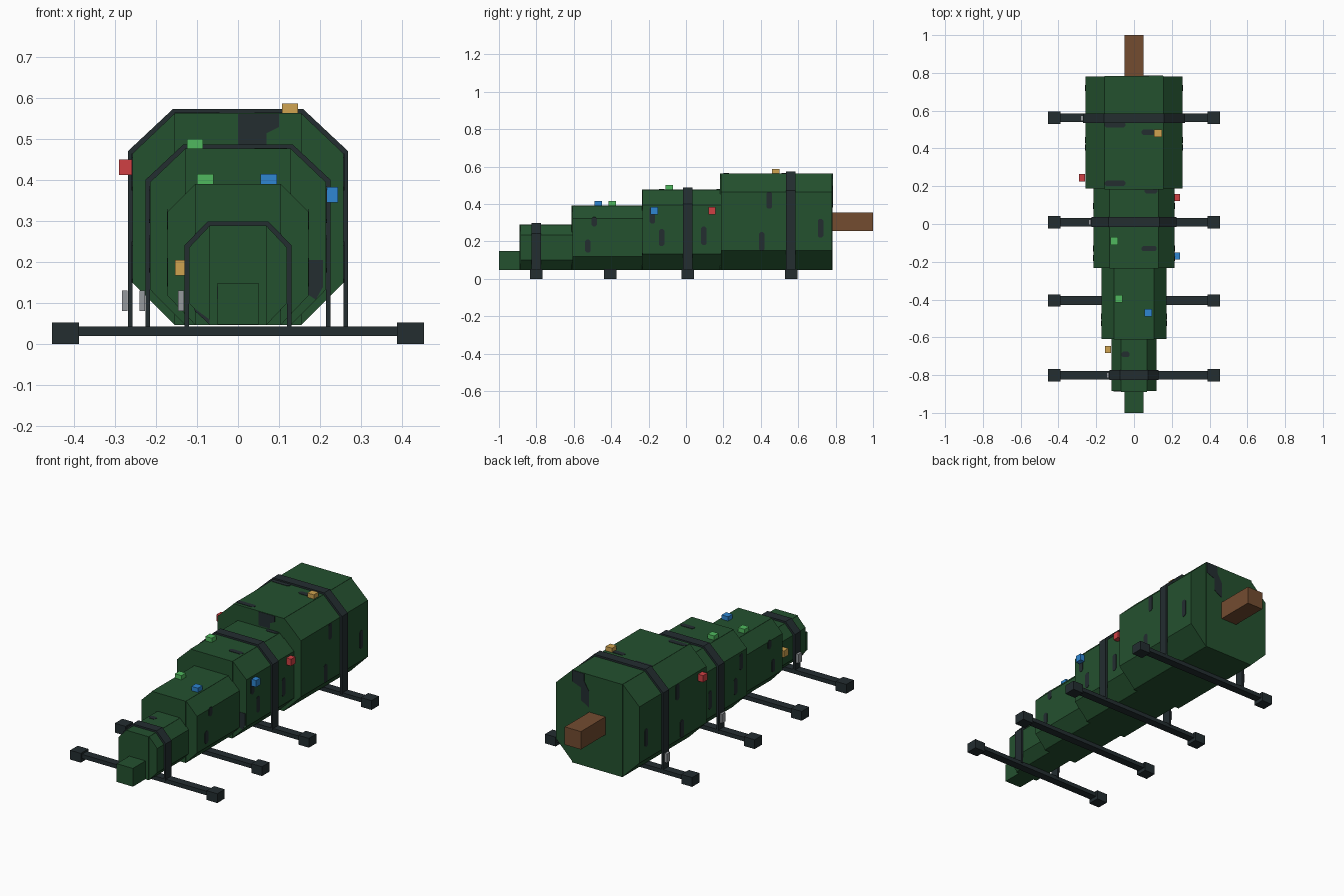
import bpy
import bmesh
from mathutils import Vector

cube = bpy.data.objects.get("Cube")
if cube:
    bpy.data.objects.remove(cube, do_unlink=True)


def material(name, *rgb):
    linear = [((c / 255 + 0.055) / 1.055) ** 2.4 for c in rgb] + [1.0]
    m = bpy.data.materials.new(name)
    m.use_nodes = True
    m.diffuse_color = linear
    m.node_tree.nodes["Principled BSDF"].inputs["Base Color"].default_value = linear
    return m


GREEN = material("pine_green", 36, 81, 47)
DARK = material("charcoal", 35, 45, 48)
BROWN = material("bark_brown", 115, 76, 48)
RED = material("ornament_red", 208, 64, 68)
BLUE = material("ornament_blue", 46, 134, 210)
LIME = material("ornament_green", 80, 185, 95)
GOLD = material("ornament_gold", 208, 164, 80)
GREY = material("buckle_grey", 150, 154, 158)


def prism(name, points, direction, mat):
    """Extrude a closed outline of 3D points along a direction."""
    bm = bmesh.new()
    face = bm.faces.new([bm.verts.new(p) for p in points])
    new = bmesh.ops.extrude_face_region(bm, geom=[face])["geom"]
    verts = [v for v in new if isinstance(v, bmesh.types.BMVert)]
    bmesh.ops.translate(bm, verts=verts, vec=Vector(direction))
    bmesh.ops.recalc_face_normals(bm, faces=bm.faces)
    mesh = bpy.data.meshes.new(name)
    bm.to_mesh(mesh)
    bm.free()
    mesh.materials.append(mat)
    obj = bpy.data.objects.new(name, mesh)
    bpy.context.collection.objects.link(obj)
    return obj


def box(name, centre, size, mat):
    x, y, z = centre
    a, b, c = (s / 2 for s in size)
    base = [(x - a, y - b, z - c), (x + a, y - b, z - c),
            (x + a, y + b, z - c), (x - a, y + b, z - c)]
    return prism(name, base, (0, 0, size[2]), mat)


def mirrored(half):
    return half + [(-x, z) for x, z in reversed(half)]


FLOOR = 0.047

# Branch tiers: front y, back y, half width, half flat, low z, high z, top z
tiers = [(-0.885, -0.605, 0.12, 0.07, 0.10, 0.235, 0.288),
         (-0.608, -0.23, 0.172, 0.105, 0.118, 0.323, 0.39),
         (-0.232, 0.19, 0.215, 0.13, 0.133, 0.395, 0.476),
         (0.187, 0.78, 0.258, 0.155, 0.15, 0.465, 0.563)]
for i, (y0, y1, w, f, low, high, top) in enumerate(tiers):
    outline = mirrored([(f, FLOOR), (w, low), (w, high), (f, top)])
    prism(f"branch_tier_{i + 1}", [(x, y0, z) for x, z in outline],
          (0, y1 - y0, 0), GREEN)
    # Raised centre slab of each tier
    box(f"tier_core_{i + 1}", (0, (y0 + y1) / 2, (FLOOR + top) / 2),
        (2 * f, y1 - y0 + 0.008, top - FLOOR + 0.002), GREEN)

# Tip and trunk
box("tree_tip", (0, -0.942, 0.098), (0.1, 0.116, 0.102), GREEN)
box("trunk", (0, 0.89, 0.305), (0.1, 0.22, 0.1), BROWN)

# Support bars with end blocks
for i, y in enumerate((-0.8, -0.405, 0.01, 0.563)):
    box(f"support_bar_{i + 1}", (0, y, 0.031), (0.79, 0.045, 0.023), DARK)
    for side, s in (("left", 1), ("right", -1)):
        box(f"bar_end_{side}_{i + 1}", (s * 0.422, y, 0.026),
            (0.066, 0.066, 0.052), DARK)

# Tie-down straps and their buckles
for tier, y in ((0, -0.8), (2, 0.01), (3, 0.56)):
    _, _, w, f, _, high, top = tiers[tier]
    t = 0.011
    outer = mirrored([(w + t, 0.035), (w + t, high + 0.006), (f + 0.004, top + t)])
    inner = mirrored([(w, 0.035), (w, high), (f, top)])
    ring = outer + inner[::-1]
    prism(f"strap_{tier + 1}", [(x, y - 0.026, z) for x, z in ring],
          (0, 0.052, 0), DARK)
    box(f"buckle_{tier + 1}", (-w - 0.019, y, 0.105), (0.014, 0.03, 0.05), GREY)

# Ornaments on the top faces
for i, (x, y, z, mat) in enumerate([
        (0.127, 0.48, 0.575, GOLD), (-0.105, -0.09, 0.488, LIME),
        (-0.08, -0.395, 0.402, LIME), (0.075, -0.47, 0.402, BLUE)]):
    box(f"top_ornament_{i + 1}", (x, y, z), (0.04, 0.04, 0.026), mat)

# Ornaments on the side faces
for i, (x, y, z, mat) in enumerate([
        (-0.275, 0.245, 0.432, RED), (0.228, 0.14, 0.364, RED),
        (0.228, -0.17, 0.364, BLUE), (-0.138, -0.665, 0.186, GOLD)]):
    box(f"side_ornament_{i + 1}", (x, y, z), (0.032, 0.038, 0.038), mat)


def slot(half_long, half_short):
    a, b, c = half_long, half_short, half_short * 0.6
    return [(-a + c, -b), (a - c, -b), (a, -b + c), (a, b - c),
            (a - c, b), (-a + c, b), (-a, b - c), (-a, -b + c)]


# Dark needle patches on both flanks: tier, y, z, half length
for tier, y, z, length in [
        (1, -0.525, 0.175, 0.035), (1, -0.49, 0.305, 0.025),
        (2, -0.18, 0.34, 0.045), (2, -0.13, 0.22, 0.045),
        (2, 0.095, 0.23, 0.05), (3, 0.405, 0.2, 0.05),
        (3, 0.445, 0.42, 0.045), (3, 0.72, 0.27, 0.05)]:
    w = tiers[tier][2]
    for side, s in (("left", 1), ("right", -1)):
        prism(f"flank_patch_{side}",
              [(s * w, y + b, z + a) for a, b in slot(length, 0.015)],
              (s * 0.002, 0, 0), DARK)

# Dark needle patches on the top faces: tier, x, y, half length
for tier, x, y, length in [
        (3, -0.1, 0.525, 0.055), (3, 0.075, 0.485, 0.035),
        (3, -0.1, 0.215, 0.055), (2, 0.09, 0.176, 0.035),
        (2, 0.08, -0.13, 0.04), (0, -0.045, -0.69, 0.022)]:
    top = tiers[tier][6]
    prism("top_patch", [(x + a, y + b, top) for a, b in slot(length, 0.014)],
          (0, 0, 0.003), DARK)

# Dark stepped patches on the end faces
front = tiers[3][0] - 0.004
prism("front_patch_upper",
      [(x, front, z) for x, z in [(0, 0.485), (0.07, 0.485), (0.07, 0.515),
                                  (0.1, 0.53), (0.1, 0.562), (0, 0.562)]],
      (0, -0.002, 0), DARK)
prism("front_patch_side",
      [(x, tiers[2][0], z) for x, z in [(0.172, 0.12), (0.19, 0.108),
                                        (0.208, 0.14), (0.208, 0.205), (0.172, 0.205)]],
      (0, -0.002, 0), DARK)
prism("front_patch_low",
      [(x, tiers[0][0], z) for x, z in [(-0.07, 0.048), (-0.07, 0.06),
                                        (-0.108, 0.088), (-0.105, 0.08)]],
      (0, -0.002, 0), DARK)
box("front_patch_small", (-0.044, -0.89, 0.125), (0.015, 0.004, 0.03), DARK)
back = tiers[3][1] + 0.004
prism("back_patch",
      [(x, back, z) for x, z in [(0.154, 0.562), (0.154, 0.5), (0.1, 0.48),
                                 (0.1, 0.41), (0.05, 0.38), (0.05, 0.47),
                                 (0.08, 0.52), (0.08, 0.562)]],
      (0, 0.002, 0), DARK)
